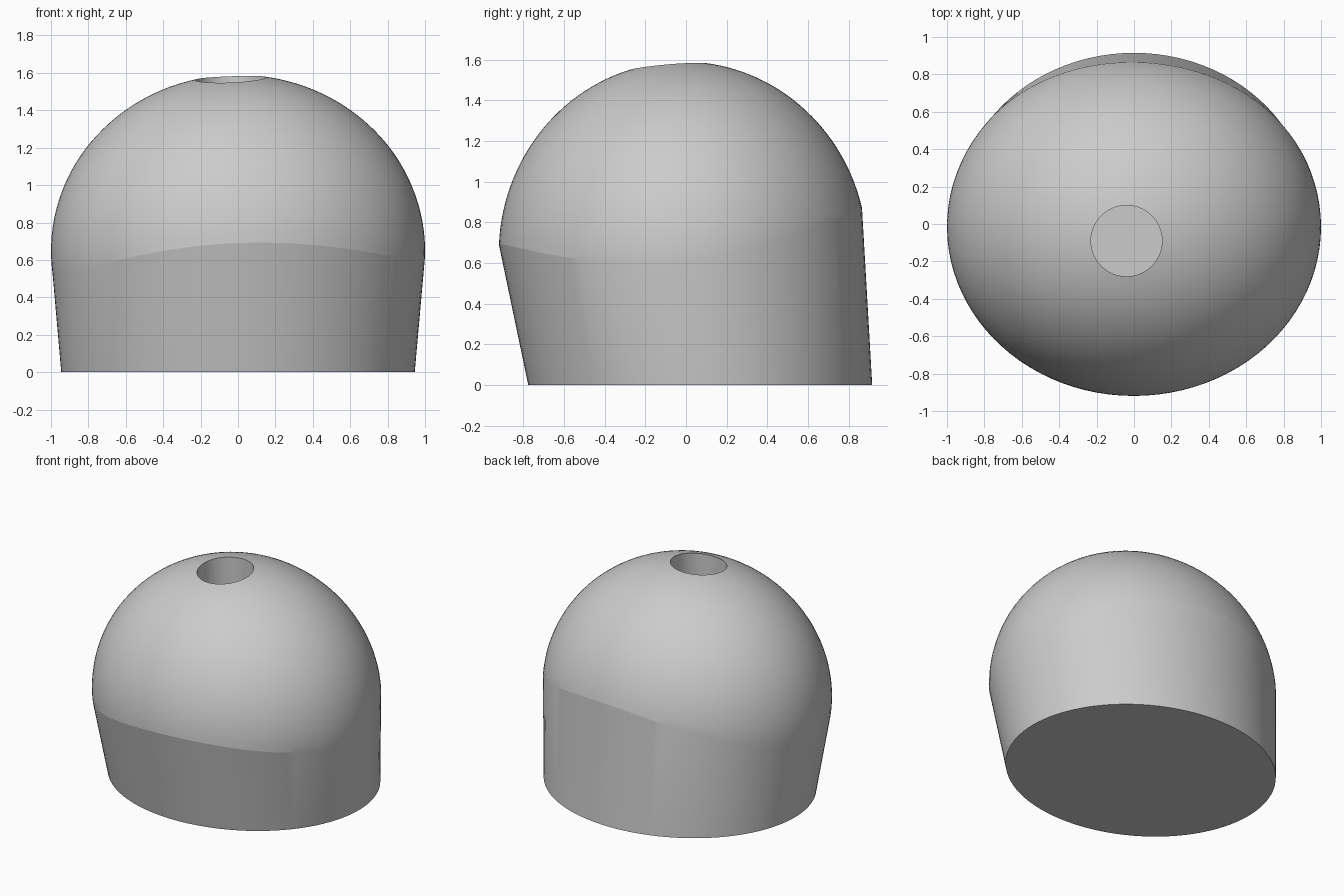
import bpy, bmesh, math
from mathutils import Vector

if "Cube" in bpy.data.objects:
    bpy.data.objects.remove(bpy.data.objects["Cube"])

SEGMENTS, DOME_RINGS = 96, 28
CENTRE = Vector((0, -0.015, 0.65))      # dome ellipsoid
RADII = Vector((1.0, 0.905, 0.94))
HOLE = Vector((-0.04, -0.09))           # vertical bore in the crown
HOLE_RADIUS, HOLE_FLOOR = 0.19, 0.6


def on_dome(unit):
    return CENTRE + Vector(u * r for u, r in zip(unit, RADII))


def seam_direction(t):
    # Tilted line where the dome meets the wall
    c, s = math.cos(t), math.sin(t)
    height = 0.6 + 0.04 * c + 0.09 * s + 0.18 * s * s - 0.03 * c * c
    w = (height - CENTRE.z) / RADII.z
    k = math.sqrt(1 - w * w)
    return Vector((c * k, s * k, w))


def hole_xy(t):
    return HOLE + HOLE_RADIUS * Vector((math.cos(t), math.sin(t)))


def rim_direction(t):
    p = hole_xy(t)
    u, v = (p.x - CENTRE.x) / RADII.x, (p.y - CENTRE.y) / RADII.y
    return Vector((u, v, math.sqrt(1 - u * u - v * v)))


def base_point(t):
    return Vector((0.945 * math.cos(t), 0.07 + 0.845 * math.sin(t), 0))


def floor_point(t):
    p = hole_xy(t)
    return Vector((p.x, p.y, HOLE_FLOOR))


# Rings run from the base, up the wall, over the dome and down the bore
angles = [2 * math.pi * i / SEGMENTS for i in range(SEGMENTS)]
rings = [[base_point(t) for t in angles]]
for j in range(DOME_RINGS + 1):
    f = j / DOME_RINGS
    rings.append([on_dome(seam_direction(t).slerp(rim_direction(t), f)) for t in angles])
rings.append([floor_point(t) for t in angles])

bm = bmesh.new()
loops = [[bm.verts.new(p) for p in ring] for ring in rings]
for low, high in zip(loops, loops[1:]):
    for i in range(SEGMENTS):
        n = (i + 1) % SEGMENTS
        bm.faces.new((low[i], low[n], high[n], high[i]))
bm.faces.new(loops[0][::-1])
bm.faces.new(loops[-1])
bmesh.ops.recalc_face_normals(bm, faces=bm.faces)

mesh = bpy.data.meshes.new("domed_body")
bm.to_mesh(mesh)
bm.free()
body = bpy.data.objects.new("domed_body", mesh)
bpy.context.collection.objects.link(body)

# Plain grey finish
grey = bpy.data.materials.new("plain grey")
grey.use_nodes = True
colour = (0.6, 0.6, 0.6, 1)
grey.diffuse_color = colour
grey.node_tree.nodes["Principled BSDF"].inputs["Base Color"].default_value = colour
mesh.materials.append(grey)

bpy.ops.object.select_all(action="DESELECT")
body.select_set(True)
bpy.context.view_layer.objects.active = body
bpy.ops.object.shade_smooth_by_angle(angle=math.radians(9))
